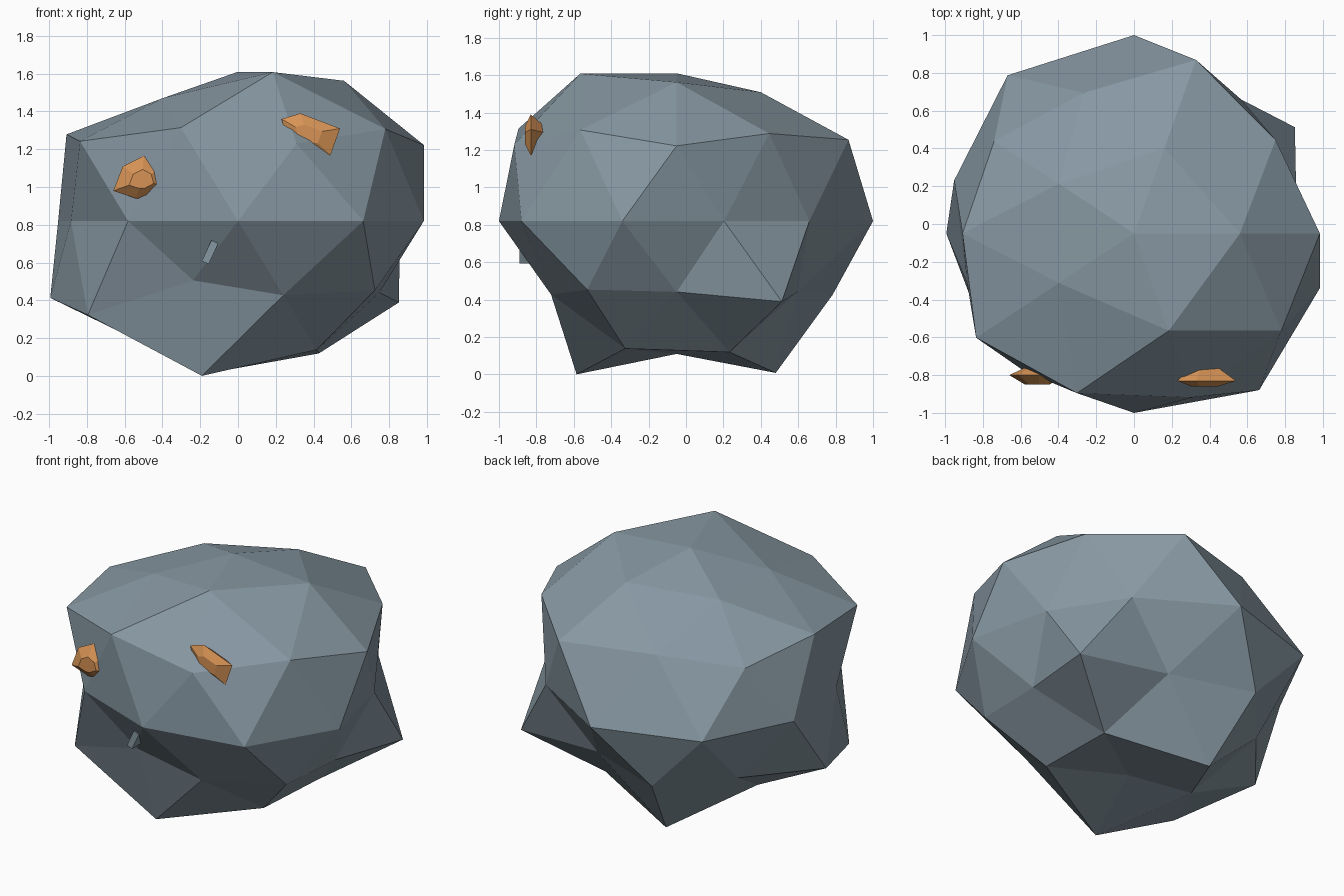
import bpy, bmesh, math
from mathutils import Vector, Matrix

if "Cube" in bpy.data.objects:
    bpy.data.objects.remove(bpy.data.objects["Cube"])


def material(name, rgb):
    m = bpy.data.materials.new(name)
    m.diffuse_color = (*rgb, 1)
    m.use_nodes = True
    m.node_tree.nodes["Principled BSDF"].inputs["Base Color"].default_value = m.diffuse_color
    return m


STONE = material("slate_grey", (0.24, 0.31, 0.36))
ORANGE = material("orange", (0.67, 0.29, 0.09))


def finish(name, bm, mat):
    bmesh.ops.recalc_face_normals(bm, faces=bm.faces)
    mesh = bpy.data.meshes.new(name)
    bm.to_mesh(mesh)
    bm.free()
    mesh.materials.append(mat)
    obj = bpy.data.objects.new(name, mesh)
    bpy.context.collection.objects.link(obj)
    return obj


# Boulder: icosphere with each vertex pushed in or out.
# Each ring: unit height -> (first azimuth, azimuth step, stretch per vertex)
RINGS = {
    1.0: (0, 360, [0.878]),
    0.851: (0, 72, [0.97, 0.90, 0.85, 0.85, 1.03]),
    0.526: (36, 72, [0.99, 0.92, 0.97, 1.045, 1.03]),
    0.447: (0, 72, [1.0, 1.08, 0.93, 1.05, 1.02]),
    0.0: (18, 36, [0.82, 0.877, 1.05, 1.035, 0.91,
                   0.845, 0.90, 0.95, 1.025, 0.94]),
    -0.447: (36, 72, [1.07, 0.98, 1.01, 0.78, 0.91]),
    -0.526: (0, 72, [0.80, 0.80, 0.85, 1.05, 0.83]),
    -0.851: (36, 72, [0.915, 1.06, 0.85, 1.07, 0.89]),
    -1.0: (0, 360, [0.789]),
}
bm = bmesh.new()
bmesh.ops.create_icosphere(bm, subdivisions=2, radius=1)
for v in bm.verts:
    d = v.co.normalized()
    ring = min(RINGS, key=lambda h: abs(h - d.z))
    start, step, stretch = RINGS[ring]
    azimuth = math.degrees(math.atan2(d.y, d.x))
    s = stretch[round((azimuth - start) / step) % len(stretch)]
    v.co = Vector((1.1 * d.x * s, d.y * s - 0.05, 0.9 * d.z * s + 0.82))
finish("boulder", bm, STONE)


# Orange chips: faceted lenses half sunk into the front
def chip(name, outline, front, mid, back):
    bm = bmesh.new()
    cx = sum(p[0] for p in outline) / len(outline)
    cz = sum(p[1] for p in outline) / len(outline)
    for y, k in ((front, 0.45), (mid, 1.0), (back, 0.45)):
        for x, z in outline:
            bm.verts.new((cx + (x - cx) * k, y, cz + (z - cz) * k))
    hull = bmesh.ops.convex_hull(bm, input=bm.verts)
    unused = [g for g in hull["geom_interior"] if isinstance(g, bmesh.types.BMVert)]
    bmesh.ops.delete(bm, geom=unused, context='VERTS')
    finish(name, bm, ORANGE)


chip("left_chip", [(-0.66, 0.98), (-0.61, 1.11), (-0.50, 1.165), (-0.40, 1.11),
                   (-0.37, 1.0), (-0.48, 0.94), (-0.54, 0.94)], -0.85, -0.80, -0.76)
chip("right_chip", [(0.23, 1.36), (0.33, 1.39), (0.54, 1.31), (0.49, 1.17),
                    (0.35, 1.19), (0.26, 1.27)], -0.86, -0.83, -0.76)

# Small peg: tilted block poking out below the middle
bm = bmesh.new()
bmesh.ops.create_cube(bm, size=1)
bmesh.ops.transform(bm, verts=bm.verts, matrix=(
    Matrix.Translation((-0.148, -0.83, 0.655))
    @ Matrix.Rotation(math.radians(25), 4, 'Y')
    @ Matrix.Diagonal((0.04, 0.12, 0.12, 1))))
finish("peg", bm, STONE)
